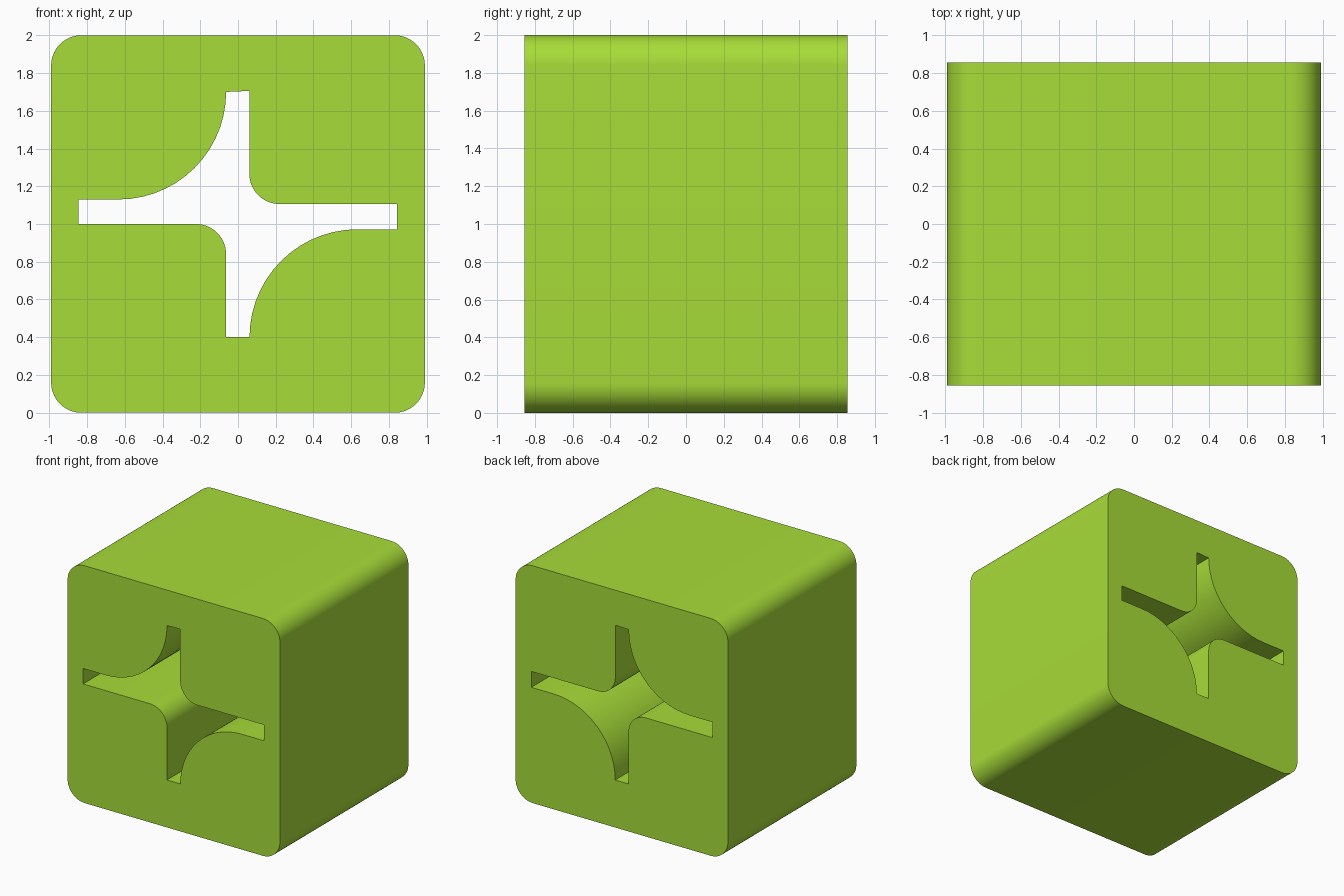
import bpy, bmesh
from math import cos, sin, radians, pi

if "Cube" in bpy.data.objects:
    bpy.data.objects.remove(bpy.data.objects["Cube"])

HALF_W, HALF_D, HEIGHT, ROUND = 0.99, 0.855, 2.0, 0.16


def arc(cx, cz, r, start, end, steps=14):
    """Points of an arc in the front plane, angles in degrees."""
    return [(cx + r * cos(radians(start + (end - start) * i / steps)),
             cz + r * sin(radians(start + (end - start) * i / steps)))
            for i in range(steps + 1)]


# Rounded outer outline
ix = HALF_W - ROUND
outer = (arc(ix, HEIGHT - ROUND, ROUND, 0, 90) + arc(-ix, HEIGHT - ROUND, ROUND, 90, 180)
         + arc(-ix, ROUND, ROUND, 180, 270) + arc(ix, ROUND, ROUND, 270, 360))

# Four-armed opening: two wide sweeps and two small fillets between the slots
hole = ([(0.06, 1.705)]
        + arc(-0.633, 1.70, 0.57, 0, -90)
        + [(-0.845, 1.13), (-0.845, 1.0)]
        + arc(-0.223, 0.84, 0.16, 90, 0)
        + [(-0.063, 0.40)]
        + arc(0.633, 0.40, 0.572, 180, 90)
        + [(0.843, 0.972), (0.843, 1.106)]
        + arc(0.22, 1.266, 0.16, 270, 180))

# Filled profile extruded through the full depth
curve = bpy.data.curves.new("pierced_block", "CURVE")
curve.dimensions = "2D"
curve.fill_mode = "BOTH"
curve.extrude = HALF_D
for points in (outer, hole):
    spline = curve.splines.new("POLY")
    spline.points.add(len(points) - 1)
    for p, (x, z) in zip(spline.points, points):
        p.co = (x, z, 0, 1)
    spline.use_cyclic_u = True
block = bpy.data.objects.new("pierced_block", curve)
bpy.context.collection.objects.link(block)
block.rotation_euler.x = pi / 2
bpy.context.view_layer.objects.active = block
block.select_set(True)
bpy.ops.object.convert(target="MESH")
block = bpy.context.object
bpy.ops.object.transform_apply(rotation=True)

# Weld caps to walls and make the shell consistent
bm = bmesh.new()
bm.from_mesh(block.data)
bmesh.ops.remove_doubles(bm, verts=bm.verts, dist=0.0005)
bmesh.ops.recalc_face_normals(bm, faces=bm.faces)
bm.to_mesh(block.data)
bm.free()
bpy.ops.object.shade_smooth_by_angle(angle=radians(30))

# Lime green
lime = bpy.data.materials.new("lime")
lime.diffuse_color = (0.39, 0.72, 0.04, 1)
lime.use_nodes = True
lime.node_tree.nodes["Principled BSDF"].inputs["Base Color"].default_value = lime.diffuse_color
block.data.materials.clear()
block.data.materials.append(lime)
